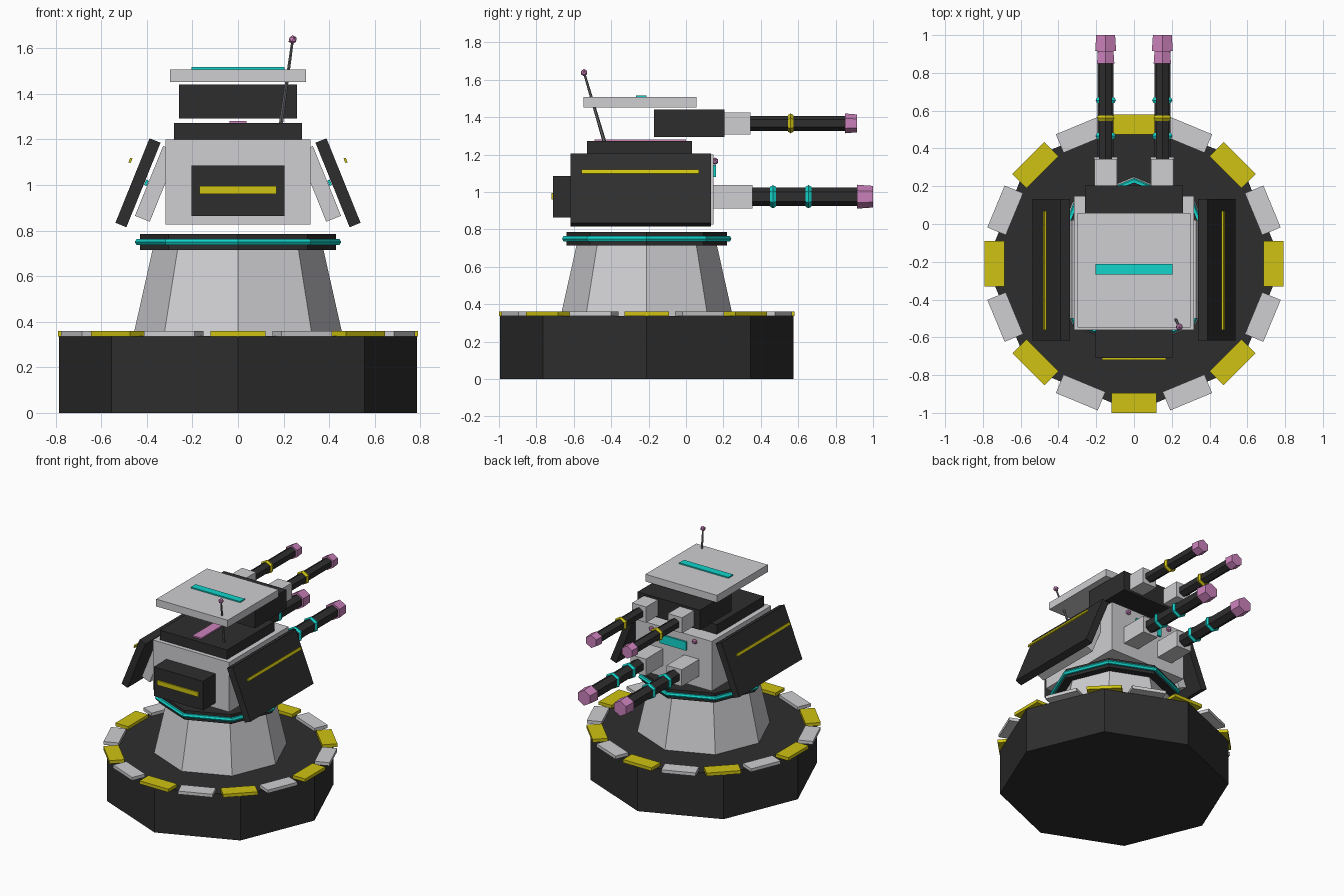
import bpy, bmesh, math
from mathutils import Matrix, Vector

if "Cube" in bpy.data.objects:
    bpy.data.objects.remove(bpy.data.objects["Cube"])


def material(name, r, g, b):
    m = bpy.data.materials.new(name)
    m.diffuse_color = (r, g, b, 1)
    m.use_nodes = True
    m.node_tree.nodes["Principled BSDF"].inputs["Base Color"].default_value = m.diffuse_color
    return m


DARK = material("charcoal", 0.027, 0.027, 0.027)
LIGHT = material("light grey", 0.62, 0.62, 0.64)
YELLOW = material("yellow", 0.62, 0.54, 0.006)
CYAN = material("cyan", 0.006, 0.66, 0.60)
PINK = material("pink", 0.60, 0.22, 0.50)
STEEL = material("steel grey", 0.18, 0.18, 0.19)
CY = -0.21  # turret axis in y


def finish(name, bm, mat, matrix=None):
    if matrix:
        bm.transform(matrix)
    bmesh.ops.recalc_face_normals(bm, faces=bm.faces)
    me = bpy.data.meshes.new(name)
    bm.to_mesh(me)
    bm.free()
    me.materials.append(mat)
    ob = bpy.data.objects.new(name, me)
    bpy.context.collection.objects.link(ob)
    return ob


def box(name, mat, x, y, z, rot=None):
    """Box from (min, max) ranges, optionally turned about its own centre."""
    size = [r[1] - r[0] for r in (x, y, z)]
    mid = Vector([(r[0] + r[1]) / 2 for r in (x, y, z)])
    bm = bmesh.new()
    bmesh.ops.create_cube(bm, size=1)
    m = Matrix.Translation(mid) @ (rot or Matrix()) @ Matrix.Diagonal((*size, 1))
    return finish(name, bm, mat, m)


def lathe(name, mat, profile, sides, matrix, closed=False):
    """Spin (radius, height) points about z; closed makes a ring."""
    bm = bmesh.new()
    rows = []
    for r, h in profile:
        rows.append([bm.verts.new((r * math.cos(a), r * math.sin(a), h))
                     for a in (2 * math.pi * i / sides for i in range(sides))])
    pairs = list(zip(rows, rows[1:]))
    if closed:
        pairs.append((rows[-1], rows[0]))
    else:
        bm.faces.new(rows[0])
        bm.faces.new(rows[-1])
    for a, b in pairs:
        for i in range(sides):
            j = (i + 1) % sides
            bm.faces.new((a[i], a[j], b[j], b[i]))
    return finish(name, bm, mat, matrix)


def ring_profile(major, minor, mid=0.0, n=6):
    return [(major + minor * math.cos(2 * math.pi * i / n),
             mid + minor * math.sin(2 * math.pi * i / n)) for i in range(n)]


def ball(name, mat, pos, r):
    bm = bmesh.new()
    bmesh.ops.create_icosphere(bm, subdivisions=1, radius=r)
    return finish(name, bm, mat, Matrix.Translation(pos))


# Octagonal base, pedestal, collar and glowing ring
axis = Matrix.Translation((0, CY, 0))
lathe("base", DARK, [(0.785, 0), (0.785, 0.337)], 8, axis)
lathe("pedestal", LIGHT, [(0.46, 0.337), (0.372, 0.73)], 8, axis)
lathe("collar", DARK, [(0.43, 0.715), (0.43, 0.785)], 8, axis)
lathe("collar_ring", CYAN, ring_profile(0.437, 0.016, 0.75), 8, axis, True)

# Alternating tiles around the base rim
for i in range(16):
    a = i * math.pi / 8
    cx, cy = 0.738 * math.cos(a), CY + 0.738 * math.sin(a)
    box("rim_tile", LIGHT if i % 2 else YELLOW,
        (cx - 0.053, cx + 0.053), (cy - 0.12, cy + 0.12), (0.336, 0.36),
        Matrix.Rotation(a, 4, 'Z'))

# Turret body with front vent and upper tier
box("body", LIGHT, (-0.318, 0.318), (-0.56, 0.147), (0.826, 1.2))
box("front_vent", DARK, (-0.205, 0.205), (-0.71, -0.55), (0.865, 1.085))
box("vent_strip", YELLOW, (-0.17, 0.17), (-0.719, -0.71), (0.96, 0.995))
box("upper_tier", DARK, (-0.28, 0.28), (-0.53, 0.032), (1.2, 1.272))
box("tier_strip", PINK, (-0.037, 0.037), (-0.49, 0.0), (1.272, 1.282))
box("rear_panel", CYAN, (-0.11, 0.11), (0.147, 0.16), (1.08, 1.145))

# Upper gun housing and roof plate
box("gun_housing", DARK, (-0.26, 0.26), (-0.17, 0.205), (1.293, 1.442))
box("roof_plate", LIGHT, (-0.298, 0.298), (-0.548, 0.057), (1.453, 1.508))
box("roof_strip", CYAN, (-0.205, 0.205), (-0.268, -0.212), (1.508, 1.517))

for s in (-1, 1):
    tilt = Matrix.Rotation(math.radians(-22 * s), 4, 'Y')

    def tilted(name, mat, x, z, thick, length, y):
        box(name, mat, (s * x - thick / 2, s * x + thick / 2), y,
            (z - length / 2, z + length / 2), tilt)

    # Slanted side armour, its inner bracket and strips
    tilted("side_armour", DARK, 0.439, 1.01, 0.052, 0.40, (-0.618, 0.133))
    tilted("armour_strip", YELLOW, 0.472, 1.108, 0.01, 0.022, (-0.56, 0.07))
    tilted("armour_bracket", LIGHT, 0.358, 1.005, 0.07, 0.33, (-0.50, 0.02))
    tilted("bracket_strip", CYAN, 0.402, 1.01, 0.012, 0.025, (-0.45, -0.03))
    ball("rear_lamp", PINK, (s * 0.18, 0.155, 1.165), 0.02)

    # Paired guns; y is the firing axis
    def gun(label, z, block, half, barrel, barrel_end, muzzle, tip, rings):
        along = (Matrix.Translation((s * 0.15, 0, z))
                 @ Matrix.Rotation(-math.pi / 2, 4, 'X')
                 @ Matrix.Rotation(math.pi / 2, 4, 'Z'))
        box(label + "_gun_mount", LIGHT, (s * 0.15 - half, s * 0.15 + half),
            block, (z - half, z + half))
        lathe(label + "_barrel", DARK,
              [(barrel, block[1] - 0.02), (barrel, barrel_end)], 6, along)
        lathe(label + "_muzzle", PINK,
              [(muzzle, barrel_end - 0.01), (muzzle * 0.9, tip)], 6, along)
        for y, mat in rings:
            lathe(label + "_barrel_ring", mat,
                  ring_profile(barrel - 0.005, 0.018, y), 6, along, True)

    gun("lower", 0.975, (0.13, 0.355), 0.063, 0.049, 0.925, 0.064, 1.0,
        [(0.465, CYAN), (0.655, CYAN)])
    gun("upper", 1.367, (0.19, 0.345), 0.059, 0.04, 0.86, 0.053, 0.915,
        [(0.56, YELLOW)])

# Leaning antenna with a ball tip
foot, top = Vector((0.188, -0.435, 1.265)), Vector((0.24, -0.545, 1.638))
lean = (top - foot).to_track_quat('Z', 'Y').to_matrix().to_4x4()
lathe("antenna", STEEL, [(0.01, 0), (0.006, (top - foot).length)], 6,
      Matrix.Translation(foot) @ lean)
ball("antenna_tip", PINK, top, 0.02)
